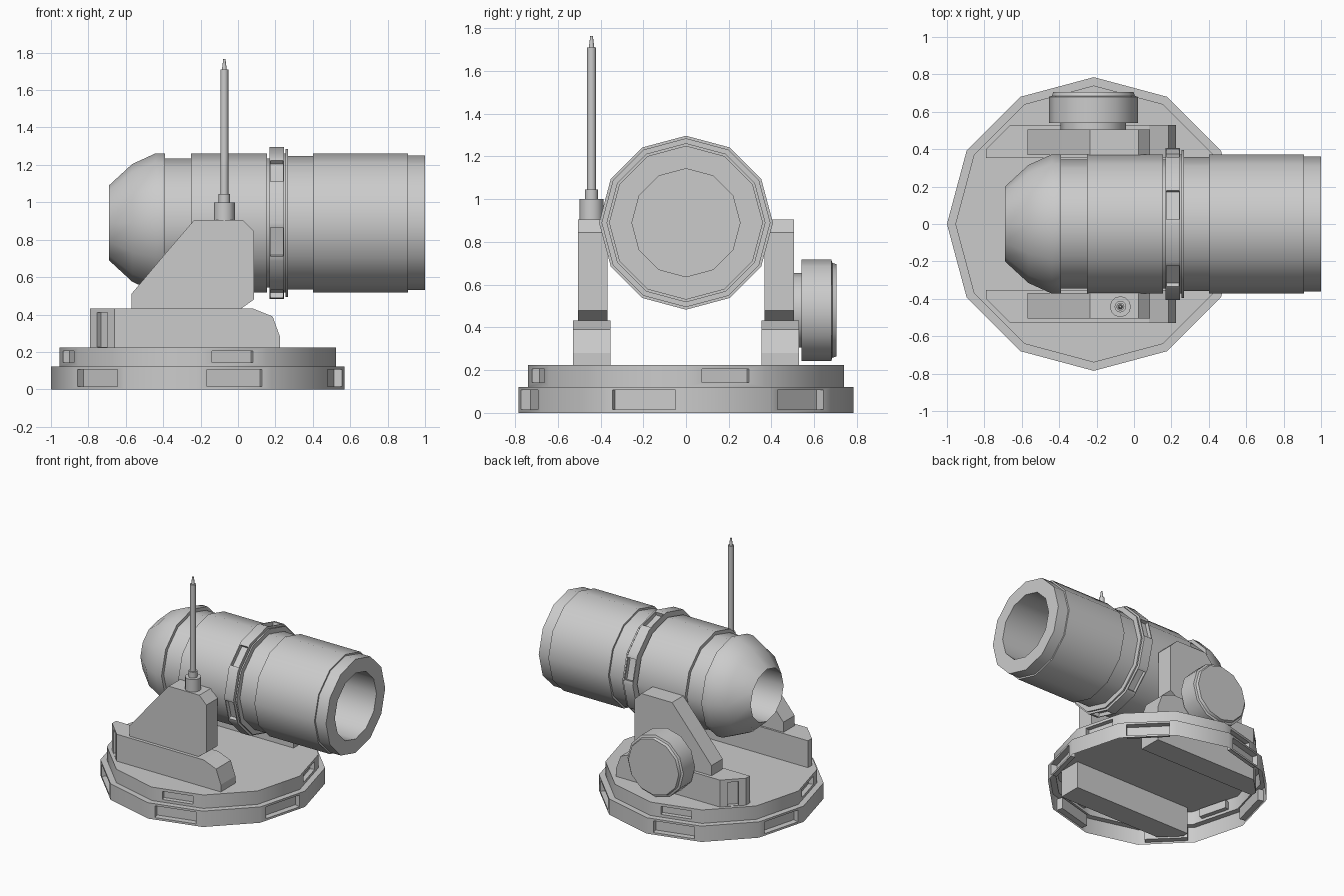
import bpy, bmesh
from math import sin, cos, pi, radians
from mathutils import Vector

if "Cube" in bpy.data.objects:
    bpy.data.objects.remove(bpy.data.objects["Cube"])

SIDES = 12


def finish(name, bm, smooth=True, mirror=False):
    me = bpy.data.meshes.new(name)
    bm.to_mesh(me)
    bm.free()
    ob = bpy.data.objects.new(name, me)
    bpy.context.collection.objects.link(ob)
    bpy.ops.object.select_all(action='DESELECT')
    ob.select_set(True)
    bpy.context.view_layer.objects.active = ob
    if smooth:
        bpy.ops.object.shade_smooth_by_angle(angle=radians(36))
    if mirror:
        m = ob.modifiers.new("mirror", 'MIRROR')
        m.use_axis = (False, True, False)
    return ob


def lathe(profile, axis, origin, cap_start=True, cap_end=True):
    """Revolve (distance along axis, radius) points; returns bmesh and faces[band][facet]."""
    bm = bmesh.new()
    rings = []
    for a, r in profile:
        ring = []
        for k in range(SIDES):
            c, s = r * cos(2 * pi * k / SIDES), r * sin(2 * pi * k / SIDES)
            p = {'X': (a, -c, s), 'Y': (c, a, s), 'Z': (c, s, a)}[axis]
            ring.append(bm.verts.new(Vector(origin) + Vector(p)))
        rings.append(ring)
    bands = []
    for r0, r1 in zip(rings, rings[1:]):
        bands.append([bm.faces.new((r0[k], r0[(k + 1) % SIDES], r1[(k + 1) % SIDES], r1[k]))
                      for k in range(SIDES)])
    if cap_start:
        bm.faces.new(rings[0])
    if cap_end:
        bm.faces.new(rings[-1])
    bmesh.ops.recalc_face_normals(bm, faces=bm.faces)
    return bm, bands


def slots(bm, faces, axis, half_w, half_h, depth, shift=0.0):
    """Sink a rectangular pocket into each face."""
    axis = Vector(axis)
    for f in faces:
        c, n = f.calc_center_median(), f.normal.copy()
        bmesh.ops.inset_individual(bm, faces=[f], thickness=0.005)
        for v in f.verts:
            d = v.co - c
            along = d.dot(axis)
            side = (d - axis * along).normalized()
            v.co = c + side * half_w + axis * (half_h if along > 0 else -half_h) + axis * shift
        g = bmesh.ops.extrude_discrete_faces(bm, faces=[f])['faces'][0]
        for v in g.verts:
            v.co -= n * depth


def prism(outline, y0, y1):
    """Extrude an x/z outline from y0 to y1."""
    bm = bmesh.new()
    f = bm.faces.new([bm.verts.new((x, y0, z)) for x, z in outline])
    ext = bmesh.ops.extrude_face_region(bm, geom=[f])['geom']
    bmesh.ops.translate(bm, vec=(0, y1 - y0, 0),
                        verts=[e for e in ext if isinstance(e, bmesh.types.BMVert)])
    bmesh.ops.recalc_face_normals(bm, faces=bm.faces)
    return bm


# Stepped turntable base, hollow underneath, pockets on alternating facets
bm, bands = lathe([(0, .785), (.122, .785), (.122, .74), (.225, .74)], 'Z',
                  (-.215, 0, 0), cap_start=False)
slots(bm, bands[0][1::2], (0, 0, 1), .152, .045, .045)
slots(bm, bands[2][0::3], (0, 0, 1), .113, .031, .035)
finish("turntable_base", bm)

# Side rails with one chamfered, grooved corner
bm = prism([(-.79, .015), (.225, .015), (.225, .28), (.185, .39), (.08, .432), (-.79, .432)],
           -.53, -.353)
nrm = Vector((-1, -1, 0)).normalized()
cut = bmesh.ops.bisect_plane(bm, geom=bm.verts[:] + bm.edges[:] + bm.faces[:],
                             plane_co=(-.66, -.53, 0), plane_no=nrm, clear_outer=True)
edges = [e for e in cut['geom_cut'] if isinstance(e, bmesh.types.BMEdge)]
bmesh.ops.contextual_create(bm, geom=edges)
bmesh.ops.recalc_face_normals(bm, faces=bm.faces)
chamfer = [f for f in bm.faces if f.normal.dot(nrm) > .99]
slots(bm, chamfer, (0, 0, 1), .04, .091, .03, shift=.095)
finish("side_rail", bm, smooth=False, mirror=True)

# Cradle supports
bm = prism([(-.57, .42), (.0, .42), (.085, .48), (.085, .845), (.025, .905), (-.235, .905),
            (-.385, .73), (-.57, .51)], -.505, -.368)
finish("cradle_support", bm, smooth=False, mirror=True)

# Barrel: blind rear recess, dome, grooves, collar, sleeve and muzzle bore
bm, bands = lathe([(-.25, .2), (-.69, .2), (-.565, .315), (-.44, .372), (-.39, .372),
                   (-.39, .345), (-.25, .345), (-.25, .372), (.155, .372), (.155, .345),
                   (.168, .345), (.168, .407), (.247, .407), (.247, .372), (.255, .372),
                   (.255, .395), (.266, .395), (.266, .357), (.4, .357), (.4, .372),
                   (.91, .372), (.91, .36), (1.0, .36), (1.0, .253), (.2, .253)],
                  'X', (0, 0, .89))
slots(bm, bands[11][1::2], (1, 0, 0), .08, .033, .028)
finish("barrel", bm)

# Drum on the back support
bm, _ = lathe([(.49, .175), (.54, .175), (.54, .238), (.68, .238), (.685, .222), (.705, .215)],
              'Y', (-.217, 0, .48))
finish("side_drum", bm)

# Antenna on the front support
bm, _ = lathe([(.89, .056), (1.0, .056), (1.0, .031), (1.045, .031), (1.045, .021), (1.71, .021),
               (1.71, .013), (1.765, .006)], 'Z', (-.073, -.442, 0))
finish("antenna", bm)
